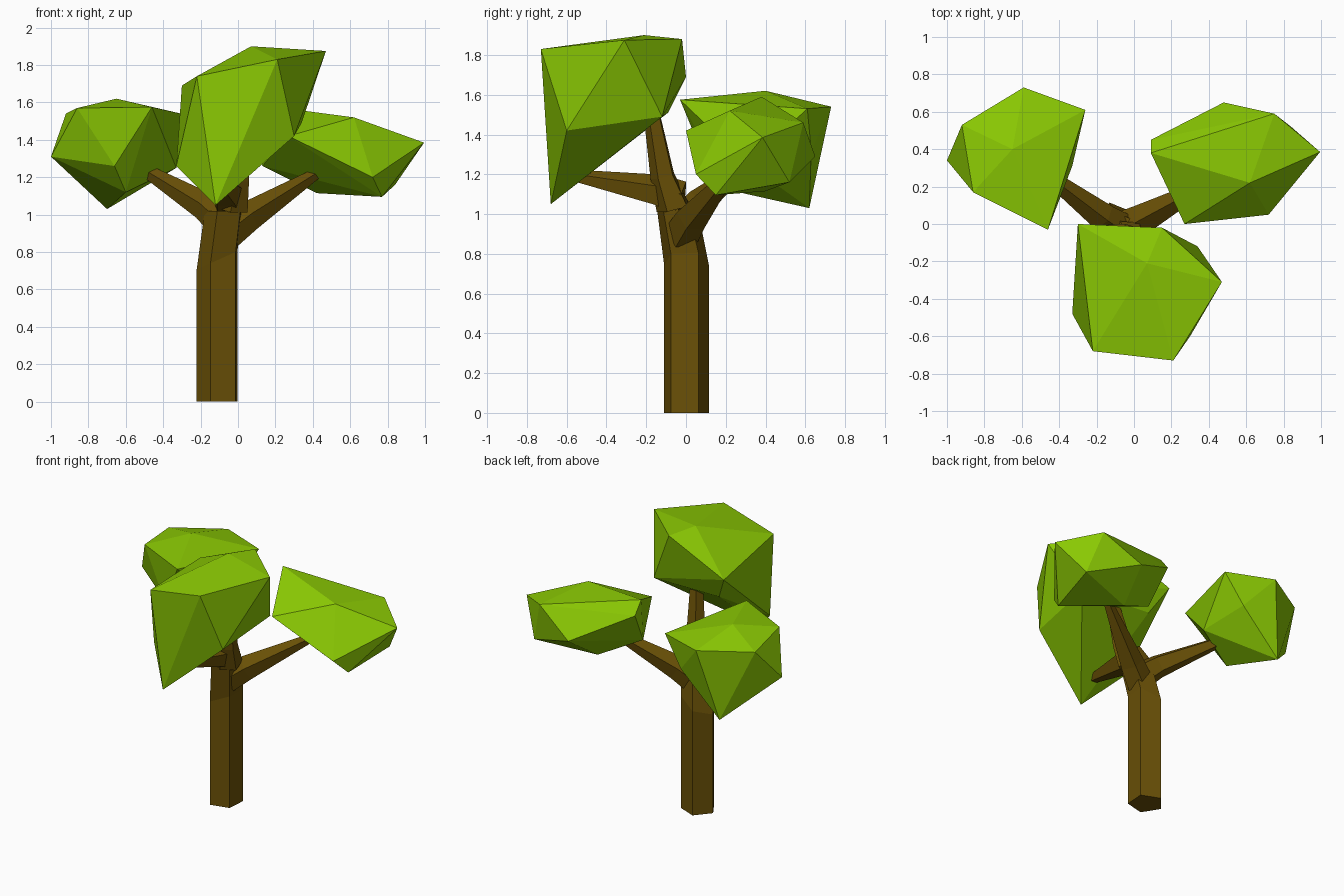
import bpy, bmesh, math
from mathutils import Vector

if "Cube" in bpy.data.objects:
    bpy.data.objects.remove(bpy.data.objects["Cube"])


def material(name, color):
    m = bpy.data.materials.new(name)
    m.diffuse_color = color
    m.use_nodes = True
    m.node_tree.nodes["Principled BSDF"].inputs["Base Color"].default_value = m.diffuse_color
    return m


BARK = material("bark", (0.145, 0.082, 0.002, 1))
LEAF = material("leaf", (0.26, 0.59, 0.001, 1))


def finish(name, bm, mat):
    bmesh.ops.recalc_face_normals(bm, faces=bm.faces[:])
    me = bpy.data.meshes.new(name)
    bm.to_mesh(me)
    bm.free()
    ob = bpy.data.objects.new(name, me)
    bpy.context.collection.objects.link(ob)
    me.materials.append(mat)
    return ob


def loft(name, rings):
    """Skin a stack of equal-sized rings and cap both ends."""
    bm = bmesh.new()
    vs = [[bm.verts.new(p) for p in r] for r in rings]
    n = len(vs[0])
    for a, b in zip(vs, vs[1:]):
        for i in range(n):
            j = (i + 1) % n
            bm.faces.new((a[i], a[j], b[j], b[i]))
    bm.faces.new(vs[0][::-1])
    bm.faces.new(vs[-1])
    return finish(name, bm, BARK)


def flat_ring(cx, cy, z, r, slope=0.0):
    """Horizontal pentagon, optionally sheared so its +x side rises."""
    ring = []
    for i in range(5):
        a = math.radians(-112 + 72 * i)
        dx, dy = r * math.cos(a), r * math.sin(a)
        ring.append((cx + dx, cy + dy, z + slope * dx))
    return ring


def branch(name, path):
    """Tapered five-sided limb along (point, radius) pairs."""
    pts = [Vector(p) for p, r in path]
    axis = (pts[-1] - pts[0]).normalized()
    side = axis.cross(Vector((0, 0, 1))).normalized()
    up = side.cross(axis)
    rings = []
    for p, (_, r) in zip(pts, path):
        rings.append([p + r * (math.cos(a) * up + math.sin(a) * side)
                      for a in (math.tau * i / 5 for i in range(5))])
    return loft(name, rings)


def foliage(name, pts):
    """Faceted leaf clump: convex hull of a few corner points."""
    bm = bmesh.new()
    for p in pts:
        bm.verts.new(p)
    bmesh.ops.convex_hull(bm, input=bm.verts[:])
    bmesh.ops.delete(bm, geom=[v for v in bm.verts if not v.link_faces],
                     context='VERTS')
    return finish(name, bm, LEAF)


# Trunk: straight lower part, slanted bend, narrower fork
loft("trunk", [flat_ring(-0.103, 0, 0, 0.118),
               flat_ring(-0.103, 0, 0.76, 0.118, 0.45),
               flat_ring(-0.07, -0.045, 1.02, 0.108)])

# Branches
branch("left_branch", [((-0.08, -0.02, 0.96), 0.095),
                       ((-0.17, 0.04, 1.04), 0.08),
                       ((-0.50, 0.29, 1.24), 0.035)])
branch("right_branch", [((-0.06, -0.02, 0.90), 0.095),
                        ((0.05, 0.03, 0.985), 0.085),
                        ((0.42, 0.23, 1.22), 0.03)])
branch("front_branch", [((-0.05, -0.02, 1.07), 0.095),
                        ((-0.06, -0.14, 1.115), 0.085),
                        ((-0.12, -0.58, 1.195), 0.03)])
branch("upper_branch", [((-0.03, -0.06, 1.03), 0.09),
                        ((0.0, -0.115, 1.19), 0.065),
                        ((0.04, -0.18, 1.56), 0.04)])

# Leaf clumps
foliage("front_foliage", [
    (0.07, -0.21, 1.90), (0.47, -0.31, 1.875), (0.21, -0.73, 1.83),
    (-0.22, -0.68, 1.74), (-0.30, 0.0, 1.69), (0.15, -0.02, 1.88),
    (-0.12, -0.68, 1.05), (0.30, -0.60, 1.42), (-0.33, -0.48, 1.26),
    (0.34, -0.12, 1.49), (-0.20, -0.09, 1.51)])
foliage("right_foliage", [
    (0.27, 0.0, 1.42), (0.62, 0.22, 1.52), (0.995, 0.385, 1.385),
    (0.75, 0.59, 1.46), (0.48, 0.65, 1.29), (0.09, 0.38, 1.59),
    (0.09, 0.45, 1.50), (0.72, 0.05, 1.20), (0.42, 0.40, 1.115),
    (0.77, 0.15, 1.095), (0.84, 0.52, 1.16), (0.13, 0.30, 1.26)])
foliage("left_foliage", [
    (-0.65, 0.40, 1.62), (-0.46, -0.03, 1.575), (-0.59, 0.73, 1.54),
    (-0.26, 0.61, 1.53), (-0.92, 0.53, 1.54), (-0.86, 0.17, 1.57),
    (-1.0, 0.34, 1.31), (-0.70, 0.62, 1.03), (-0.66, 0.10, 1.26),
    (-0.60, 0.22, 1.12), (-0.33, 0.31, 1.25), (-0.40, 0.63, 1.32)])
